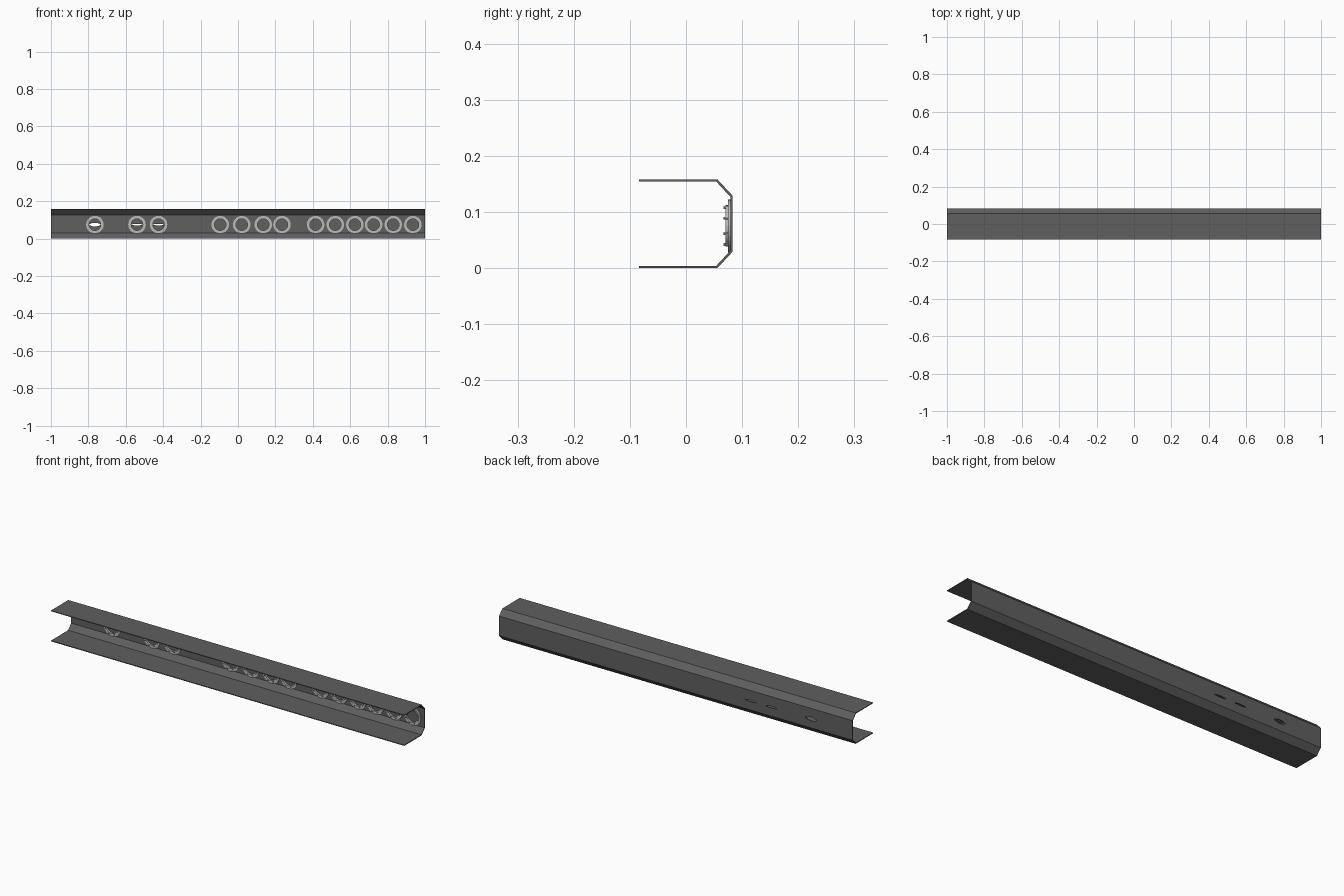
import bpy, bmesh, math
from mathutils import Vector

if "Cube" in bpy.data.objects:
    bpy.data.objects.remove(bpy.data.objects["Cube"])


def material(name, v):
    m = bpy.data.materials.new(name)
    m.diffuse_color = (v, v, v, 1)
    m.use_nodes = True
    m.node_tree.nodes["Principled BSDF"].inputs["Base Color"].default_value = m.diffuse_color
    return m


DARK = material("dark grey steel", 0.115)
LIGHT = material("light grey metal", 0.50)


def finish(bm, name, mat):
    bmesh.ops.recalc_face_normals(bm, faces=bm.faces)
    me = bpy.data.meshes.new(name)
    bm.to_mesh(me)
    bm.free()
    me.materials.append(mat)
    ob = bpy.data.objects.new(name, me)
    bpy.context.collection.objects.link(ob)
    return ob


def extrude(bm, pts, offset):
    """Make a face from points and extrude it into a solid."""
    f = bm.faces.new([bm.verts.new(p) for p in pts])
    r = bmesh.ops.extrude_face_region(bm, geom=[f], use_keep_orig=True)
    vs = [e for e in r["geom"] if isinstance(e, bmesh.types.BMVert)]
    bmesh.ops.translate(bm, verts=vs, vec=offset)


def annulus(bm, x, r0, r1, y0, y1, n=32):
    """Flat ring with rectangular section, axis along y."""
    loops = []
    for i in range(n):
        a = 2 * math.pi * i / n
        loops.append([bm.verts.new((x + r * math.cos(a), y, ZC + r * math.sin(a)))
                      for r, y in ((r0, y0), (r1, y0), (r1, y1), (r0, y1))])
    for i in range(n):
        a, b = loops[i], loops[(i + 1) % n]
        for k in range(4):
            j = (k + 1) % 4
            bm.faces.new((a[k], a[j], b[j], b[k]))


ZC = 0.075
HOLES = [-0.765, -0.54, -0.425]
RINGS = HOLES + [-0.095, 0.02, 0.135, 0.235, 0.415, 0.52, 0.625, 0.725, 0.83, 0.935]

# Channel beam, chamfered corners, open to the front
outer = [(-0.084, 0.158), (0.056, 0.158), (0.083, 0.129), (0.083, 0.029), (0.056, 0.0), (-0.084, 0.0)]
inner = [(-0.084, 0.004), (0.054, 0.004), (0.079, 0.031), (0.079, 0.127), (0.054, 0.154), (-0.084, 0.154)]
bm = bmesh.new()
extrude(bm, [(-1, y, z) for y, z in outer + inner], Vector((2, 0, 0)))
beam = finish(bm, "channel_beam", DARK)

# Lens-shaped slits through the back wall
bm = bmesh.new()
for x, w, h in zip(HOLES, (0.034, 0.036, 0.036), (0.010, 0.004, 0.004)):
    top = [(x + w * t / 4, 0.06, ZC + h * (1 - (t / 4) ** 2)) for t in range(-4, 5)]
    low = [(x + w * t / 4, 0.06, ZC - h * (1 - (t / 4) ** 2)) for t in range(3, -4, -1)]
    extrude(bm, top + low, Vector((0, 0.05, 0)))
cutter = finish(bm, "slit_cutter", DARK)
cutter.hide_render = True
mod = beam.modifiers.new("slits", "BOOLEAN")
mod.operation = "DIFFERENCE"
mod.solver = "EXACT"
mod.object = cutter
bpy.context.view_layer.objects.active = beam
bpy.ops.object.modifier_apply(modifier=mod.name)
bpy.data.objects.remove(cutter)

# Row of stepped rings with small studs on the inner wall
for i, x in enumerate(RINGS):
    bm = bmesh.new()
    annulus(bm, x, 0.036, 0.047, 0.075, 0.080)
    annulus(bm, x, 0.031, 0.037, 0.070, 0.079)
    for k in range(8):
        a = 2 * math.pi * (k + 0.5) / 8
        c = Vector((x + 0.036 * math.cos(a), 0, ZC + 0.036 * math.sin(a)))
        pts = [c + Vector((0.003 * math.cos(t * math.pi / 3), 0.067,
                           0.003 * math.sin(t * math.pi / 3))) for t in range(6)]
        extrude(bm, pts, Vector((0, 0.009, 0)))
    finish(bm, f"wall_ring_{i + 1}", LIGHT)
